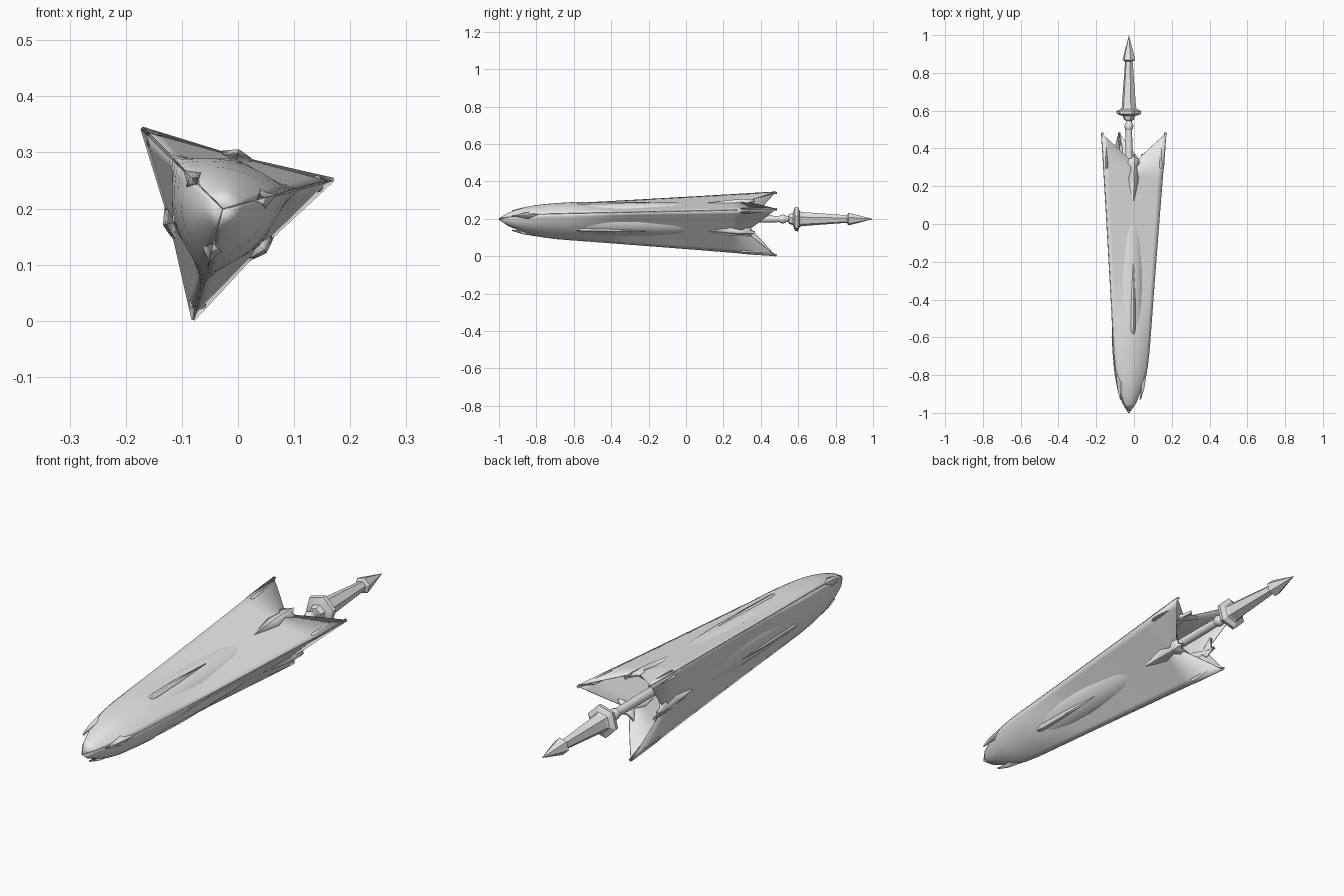
import bpy, math

if "Cube" in bpy.data.objects:
    bpy.data.objects.remove(bpy.data.objects["Cube"])

CX, CZ = -0.027, 0.199                      # long axis of the lance runs along y
RIDGES = [math.radians(a) for a in (15, 135, 255)]
FACES = [math.radians(a) for a in (75, 195, 315)]
RIDGE_R = [(-1, 0.0), (-0.95, 0.036), (-0.85, 0.079), (-0.76, 0.1), (-0.68, 0.11),
           (-0.3, 0.14), (0.1, 0.172), (0.48, 0.204)]
CORE = [(-1, 0), (-0.95, 0.03), (-0.88, 0.054), (-0.8, 0.068), (-0.7, 0.076),
        (-0.5, 0.087), (-0.25, 0.091), (-0.05, 0.088), (0.06, 0.08), (0.12, 0.02)]

metal = bpy.data.materials.new("grey_metal")
metal.diffuse_color = (0.8, 0.8, 0.8, 1)
metal.use_nodes = True
metal.node_tree.nodes["Principled BSDF"].inputs["Base Color"].default_value = metal.diffuse_color


def interp(table, y):
    for (a, ra), (b, rb) in zip(table, table[1:]):
        if y <= b:
            return ra + (rb - ra) * (y - a) / (b - a)
    return table[-1][1]


def polar(angle, r, y, side=0.0):
    c, s = math.cos(angle), math.sin(angle)
    return (CX + r * c - side * s, y, CZ + r * s + side * c)


def make(name, verts, faces, angle=30, thick=0.0):
    me = bpy.data.meshes.new(name)
    me.from_pydata(verts, [], faces)
    me.validate()
    me.materials.append(metal)
    ob = bpy.data.objects.new(name, me)
    bpy.context.collection.objects.link(ob)
    bpy.ops.object.select_all(action='DESELECT')
    ob.select_set(True)
    bpy.context.view_layer.objects.active = ob
    bpy.ops.object.mode_set(mode='EDIT')
    bpy.ops.mesh.select_all(action='SELECT')
    bpy.ops.mesh.remove_doubles(threshold=0.0002)
    if not thick:
        bpy.ops.mesh.normals_make_consistent(inside=False)
    bpy.ops.object.mode_set(mode='OBJECT')
    bpy.ops.object.shade_smooth_by_angle(angle=math.radians(angle))
    if thick:
        m = ob.modifiers.new("thickness", 'SOLIDIFY')
        m.thickness, m.offset = thick, -1
    return ob


def lathe(name, profile, sides, angle=30, turn=0.0):
    n = len(profile)
    verts = [polar(turn + math.tau * i / sides, r, y) for i in range(sides) for y, r in profile]
    faces = [(i * n + j, i * n + j + 1, (i + 1) % sides * n + j + 1, (i + 1) % sides * n + j)
             for i in range(sides) for j in range(n - 1)]
    return make(name, verts, faces, angle)


def plate(name, angle, rows, base, fold=0.0, thick=0.01):
    """Leaf plate on a centre line; rows are (y, half width, lift, side shift in y)."""
    verts, faces = [], []
    for y, w, lift, shift in rows:
        r = base(y) + lift
        for s in (-1, 0, 1):
            verts.append(polar(angle, r - abs(s) * w * fold, y + abs(s) * shift, s * w))
    for j in range(len(rows) - 1):
        for s in (0, 1):
            a = j * 3 + s
            faces.append((a, a + 3, a + 4, a + 1))
    return make(name, verts, faces, 20, thick)


# Three-sided shell: rounded nose, flat flanks, notched rear rim
N = 12
ys = [-1, -0.95, -0.9, -0.85, -0.8, -0.76, -0.68, -0.6, -0.5, -0.4, -0.3, -0.1, 0.1, 0.25, 0.48]
for k in range(3):
    a0, a1 = RIDGES[k], RIDGES[(k + 1) % 3]
    out = (math.cos(FACES[k]), 0, math.sin(FACES[k]))
    verts, faces = [], []
    for j, y in enumerate(ys):
        fade = min(1, max(0, (-0.35 - y) / 0.25))
        bulge = max(0, interp(CORE, y) * 1.03 - interp(RIDGE_R, y) * 0.5) * fade
        for i in range(N + 1):
            u = i / N
            t = 2 * u - 1
            yy = y - 0.16 * (1 - abs(t)) if j == len(ys) - 1 else y
            r = interp(RIDGE_R, yy)
            p, q = polar(a0, r, yy), polar(a1, r, yy)
            verts.append([p[c] * (1 - u) + q[c] * u + out[c] * bulge * (1 - t * t)
                          for c in range(3)])
    for j in range(len(ys) - 1):
        for i in range(N):
            a = j * (N + 1) + i
            faces.append((a, a + 1, a + N + 2, a + N + 1))
    make(f"shell_panel_{k + 1}", verts, faces, 40, 0.003)

# Round core swelling through the flat panels
lathe("core", CORE[3:], 48, 40)

# Shaft, ball, collar, grip and pommel
lathe("shaft", [(0.1, 0), (0.1, 0.019), (0.4, 0.019), (0.54, 0.016), (0.57, 0.016), (0.57, 0)], 12)
lathe("ball", [(0.493, 0.012), (0.502, 0.02), (0.517, 0.024), (0.532, 0.02), (0.541, 0.012)], 12, 60)
lathe("collar", [(0.545, 0), (0.55, 0.026), (0.572, 0.034), (0.582, 0.066), (0.598, 0.068),
                 (0.608, 0.044), (0.625, 0.036), (0.625, 0)], 6, 20, math.radians(15))
lathe("grip", [(0.6, 0), (0.6, 0.042), (0.62, 0.039), (0.87, 0.02), (0.87, 0)], 6, 20, math.radians(15))
lathe("pommel", [(0.855, 0), (0.86, 0.02), (0.868, 0.035), (0.885, 0.031), (1, 0)], 6, 20, math.radians(15))


def ridge(y):
    return interp(RIDGE_R, y)


def flat(y):
    return interp(RIDGE_R, y) * 0.5


def core(y):
    return interp(CORE, y)


for k in range(3):
    # Folded plates over rear corners and nose ridges
    plate(f"corner_plate_{k + 1}", RIDGES[k],
          [(0.27, 0.001, 0.002, 0), (0.31, 0.015, 0.004, -0.01), (0.4, 0.015, 0.003, 0),
           (0.485, 0.001, 0.001, 0)], ridge, 1.5)
    plate(f"nose_spike_{k + 1}", RIDGES[k],
          [(-0.93, 0.001, 0.021, 0), (-0.87, 0.014, 0.014, 0), (-0.81, 0.029, 0.006, 0.04),
           (-0.72, 0.001, 0.003, 0)], ridge, 0.75, 0.007)
    # Star-shaped clasp at each notch
    plate(f"notch_clasp_{k + 1}", FACES[k],
          [(0.1, 0.001, 0.002, 0), (0.24, 0.028, 0.014, 0), (0.3, 0.015, 0.016, 0),
           (0.32, 0.052, 0.014, 0.03), (0.345, 0.016, 0.014, 0), (0.37, 0.001, 0.01, 0)],
          flat, 0.35, 0.014)
    # Slim blade lying along the swelling
    plate(f"slim_blade_{k + 1}", FACES[k],
          [(-0.66, 0.001, 0.003, 0), (-0.55, 0.013, 0.005, 0), (-0.4, 0.011, 0.004, 0),
           (-0.21, 0.001, 0.001, 0)], core, 0.25, 0.006)
